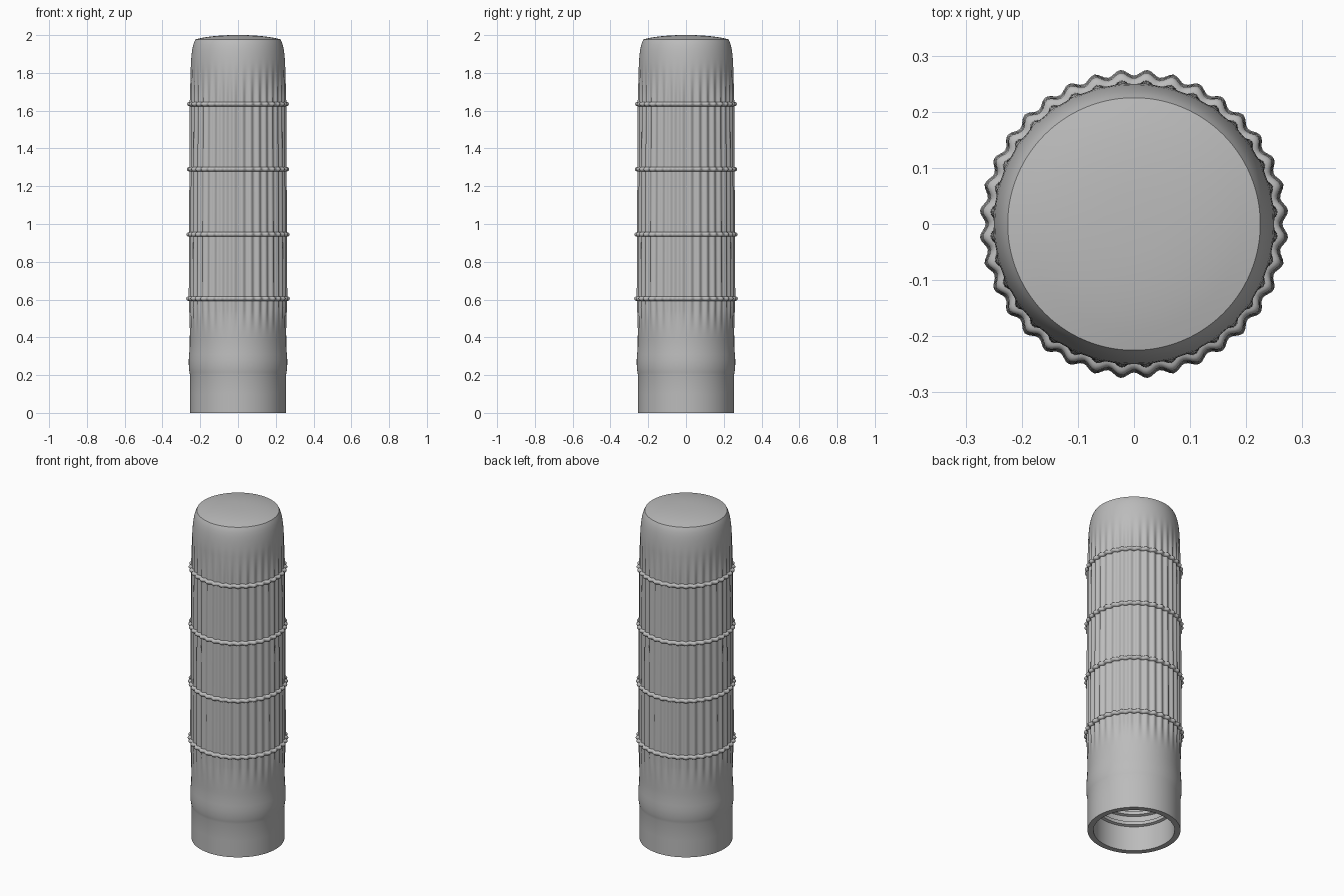
import bpy, bmesh, math

cube = bpy.data.objects.get("Cube")
if cube:
    bpy.data.objects.remove(cube, do_unlink=True)

FLUTES = 36
SEGMENTS = FLUTES * 8
RINGS = (0.605, 0.945, 1.29, 1.635)


def material(name, value):
    mat = bpy.data.materials.new(name)
    mat.use_nodes = True
    colour = (value, value, value, 1)
    mat.diffuse_color = colour
    mat.node_tree.nodes["Principled BSDF"].inputs["Base Color"].default_value = colour
    return mat


def smoothstep(a, b, x):
    t = min(max((x - a) / (b - a), 0), 1)
    return t * t * (3 - 2 * t)


def flute_depth(z):
    # Grooves fade in above the collar and out below the cap
    return 0.0055 * smoothstep(0.4, 0.62, z) * (1 - smoothstep(1.62, 1.88, z))


# Outer wall: collar, swelling, then a slightly tapered grip
outer = [(0.254, 0), (0.254, 0.1), (0.254, 0.2), (0.257, 0.215), (0.26, 0.235),
         (0.261, 0.26), (0.261, 0.28), (0.259, 0.31), (0.256, 0.345), (0.2555, 0.38)]
z = 0.4
while z < 0.56:
    outer.append((0.2555, z))
    z += 0.02


def grip_radius(z):
    return 0.2565 - 0.005 * (z - 0.6)


# Raised rings with a half-round section
for i, ring in enumerate(RINGS):
    for k in range(-4, 5):
        a = k / 4 * math.pi / 2
        outer.append((grip_radius(ring) + 0.0135 * math.cos(a), ring + 0.012 * math.sin(a)))
    if i < len(RINGS) - 1:
        middle = (ring + RINGS[i + 1]) / 2
        outer.append((grip_radius(middle), middle))

# Rounded shoulder and shallow domed cap
for k in range(1, 10):
    z = 1.65 + 0.02 * k
    outer.append((grip_radius(z), z))
outer += [(0.2495, 1.85), (0.248, 1.875), (0.2455, 1.9), (0.242, 1.925), (0.237, 1.948),
          (0.231, 1.966), (0.225, 1.978)]
outer += [(0.225 * f, 1.978 + 0.022 * (1 - f ** 2.5)) for f in (0.85, 0.7, 0.5, 0.25)]

# Hollow bore with two inner ridges near the mouth
inner = [(0.222, 0), (0.222, 0.15), (0.207, 0.155), (0.207, 0.175), (0.222, 0.18),
         (0.222, 0.215), (0.207, 0.22), (0.207, 0.24), (0.222, 0.245), (0.222, 1.8), (0.2, 1.92)]


def lathe(bm, profile, depth):
    loops = []
    for r, z in profile:
        loop = []
        for s in range(SEGMENTS):
            a = 2 * math.pi * s / SEGMENTS
            rr = r - depth(z) * math.cos(FLUTES * a)
            loop.append(bm.verts.new((rr * math.cos(a), rr * math.sin(a), z)))
        loops.append(loop)
    for low, high in zip(loops, loops[1:]):
        for s in range(SEGMENTS):
            n = (s + 1) % SEGMENTS
            bm.faces.new((low[s], low[n], high[n], high[s]))
    # Close the upper end with a fan
    tip = bm.verts.new((0, 0, profile[-1][1] + 0.0003))
    for s in range(SEGMENTS):
        bm.faces.new((loops[-1][s], loops[-1][(s + 1) % SEGMENTS], tip))
    return loops[0]


bm = bmesh.new()
outside = lathe(bm, outer, flute_depth)
bore = lathe(bm, inner, lambda z: 0)
# Rim joining wall and bore
for s in range(SEGMENTS):
    n = (s + 1) % SEGMENTS
    bm.faces.new((outside[s], bore[s], bore[n], outside[n]))
bmesh.ops.recalc_face_normals(bm, faces=bm.faces)

# Mark the cap edge as a crisp line
for e in bm.edges:
    if all(abs(v.co.z - 1.978) < 0.0001 for v in e.verts):
        e.smooth = False

mesh = bpy.data.meshes.new("grip_sleeve")
bm.to_mesh(mesh)
bm.free()
mesh.materials.append(material("plain grey", 0.5))
sleeve = bpy.data.objects.new("grip_sleeve", mesh)
bpy.context.collection.objects.link(sleeve)
bpy.context.view_layer.objects.active = sleeve
sleeve.select_set(True)
bpy.ops.object.shade_smooth_by_angle(angle=math.radians(40))
